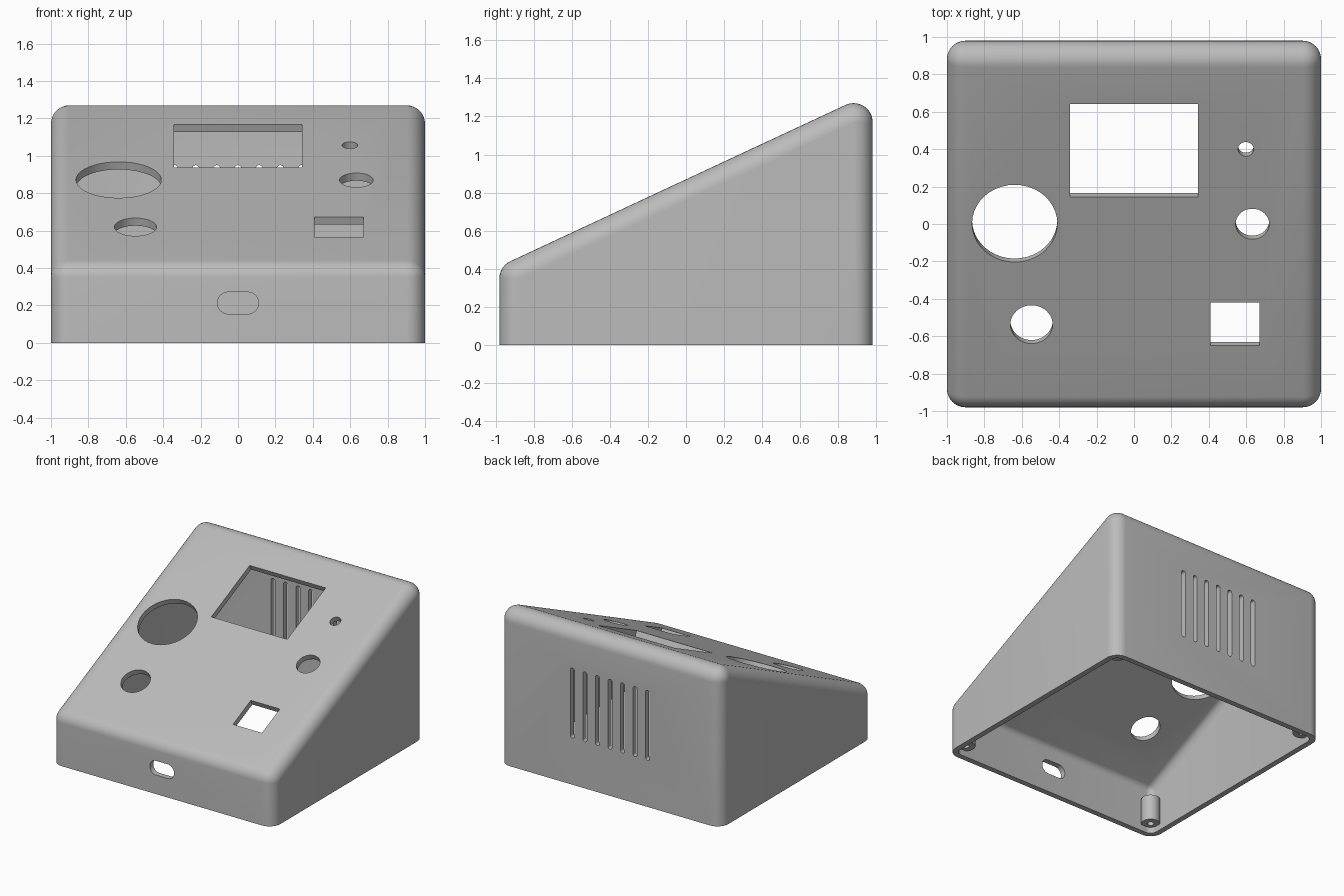
import bpy, bmesh
from math import sin, cos, tan, pi, radians
from mathutils import Matrix

cube = bpy.data.objects.get("Cube")
if cube:
    bpy.data.objects.remove(cube)

TILT = radians(25)
HALF_Y, MID_Z = 0.98, 0.87
ROUND, WALL = 0.1, 0.045

grey = bpy.data.materials.new("grey_plastic")
grey.use_nodes = True
GREY = (0.5, 0.5, 0.5, 1)
grey.diffuse_color = GREY
grey.node_tree.nodes["Principled BSDF"].inputs["Base Color"].default_value = GREY


def to_object(name, bm):
    bmesh.ops.recalc_face_normals(bm, faces=bm.faces)
    mesh = bpy.data.meshes.new(name)
    bm.to_mesh(mesh)
    bm.free()
    mesh.materials.append(grey)
    obj = bpy.data.objects.new(name, mesh)
    bpy.context.collection.objects.link(obj)
    return obj


def arc(cx, cy, r, start, end, steps=10):
    angles = [start + (end - start) * i / steps for i in range(steps + 1)]
    return [(cx + r * cos(a), cy + r * sin(a)) for a in angles]


def wedge(name, inset, floor):
    """Sloped desk-console body with rounded edges, shrunk by inset."""
    r = ROUND - inset
    y = HALF_Y - ROUND
    lift = MID_Z - ROUND / cos(TILT)
    slope = pi / 2 + TILT
    outline = [(-HALF_Y + inset, floor)]
    outline += arc(-y, lift - y * tan(TILT), r, pi, slope)
    outline += arc(y, lift + y * tan(TILT), r, slope, 0)
    outline += [(HALF_Y - inset, floor)]
    bm = bmesh.new()
    half = 1 - inset
    face = bm.faces.new([bm.verts.new((-half, py, pz)) for py, pz in outline])
    ext = bmesh.ops.extrude_face_region(bm, geom=[face])
    moved = [g for g in ext["geom"] if isinstance(g, bmesh.types.BMVert)]
    bmesh.ops.translate(bm, verts=moved, vec=(2 * half, 0, 0))
    # round every side edge except those along the open floor
    rim = [e for e in bm.edges
           if abs(e.verts[0].co.x - e.verts[1].co.x) < 1e-5
           and max(v.co.z for v in e.verts) > floor + 1e-4]
    bmesh.ops.bevel(bm, geom=rim, offset=r * 0.985, segments=8, profile=0.5,
                    affect='EDGES', clamp_overlap=False)
    return to_object(name, bm)


def add_opening(bm, matrix, w, h, r=0.0, depth=0.2):
    """Prism with a rounded rectangle outline, used to pierce a wall."""
    pts = []
    for k, (sx, sy) in enumerate([(1, 1), (-1, 1), (-1, -1), (1, -1)]):
        cx, cy = sx * (w / 2 - r), sy * (h / 2 - r)
        corner = arc(cx, cy, r, k * pi / 2, (k + 1) * pi / 2) if r else [(cx, cy)]
        for p in corner:
            if not pts or abs(p[0] - pts[-1][0]) + abs(p[1] - pts[-1][1]) > 1e-5:
                pts.append(p)
    if abs(pts[0][0] - pts[-1][0]) + abs(pts[0][1] - pts[-1][1]) < 1e-5:
        pts.pop()
    rings = [[bm.verts.new(matrix @ Matrix.Translation((x, y, z)).translation)
              for x, y in pts] for z in (-depth / 2, depth / 2)]
    bm.faces.new(rings[0][::-1])
    bm.faces.new(rings[1])
    n = len(pts)
    for i in range(n):
        j = (i + 1) % n
        bm.faces.new((rings[0][i], rings[0][j], rings[1][j], rings[1][i]))


def on_slope(x, y):
    return Matrix.Translation((x, y, MID_Z + y * tan(TILT))) @ Matrix.Rotation(TILT, 4, 'X')


def on_wall(x, y, z):
    return Matrix.Translation((x, y, z)) @ Matrix.Rotation(pi / 2, 4, 'X')


def subtract(target, cutter):
    mod = target.modifiers.new("cut", 'BOOLEAN')
    mod.operation, mod.solver, mod.object = 'DIFFERENCE', 'EXACT', cutter
    bpy.context.view_layer.objects.active = target
    bpy.ops.object.modifier_apply(modifier=mod.name)
    bpy.data.objects.remove(cutter)


def shade(obj):
    bpy.ops.object.select_all(action='DESELECT')
    obj.select_set(True)
    bpy.context.view_layer.objects.active = obj
    bpy.ops.object.shade_smooth_by_angle(angle=radians(30))


# Hollow shell, open underneath
shell = wedge("enclosure_shell", 0, 0)
subtract(shell, wedge("cavity", WALL, -0.1))

# Panel openings: screen window, square switch and round holes
openings = bmesh.new()
add_opening(openings, on_slope(0, 0.393), 0.686, 0.546)
add_opening(openings, on_slope(0.541, -0.535), 0.262, 0.254)
for x, y, r in [(-0.638, 0.003, 0.228), (-0.548, -0.537, 0.113),
                (0.633, 0, 0.09), (0.598, 0.4, 0.042)]:
    add_opening(openings, on_slope(x, y), 2 * r, 2 * r, r)

# Cable slot in the front and ventilation slots in the back
add_opening(openings, on_wall(0, -HALF_Y, 0.213), 0.22, 0.116, 0.0575)
for i in range(-3, 4):
    add_opening(openings, on_wall(i * 0.113, HALF_Y, 0.665), 0.036, 0.57, 0.0175)
subtract(shell, to_object("openings", openings))
shade(shell)

# Screw posts in the four corners, each with a pilot hole
for side, sx in (("left", 1), ("right", -1)):
    for end, sy in (("front", -1), ("back", 1)):
        spot = Matrix.Translation((sx * 0.9, sy * (HALF_Y - ROUND), 0.155))
        body, bore = bmesh.new(), bmesh.new()
        add_opening(body, spot, 0.14, 0.14, 0.07, 0.21)
        add_opening(bore, spot @ Matrix.Translation((0, 0, -0.06)), 0.05, 0.05, 0.025, 0.2)
        post = to_object(f"{end}_{side}_screw_post", body)
        subtract(post, to_object("bore", bore))
        shade(post)
